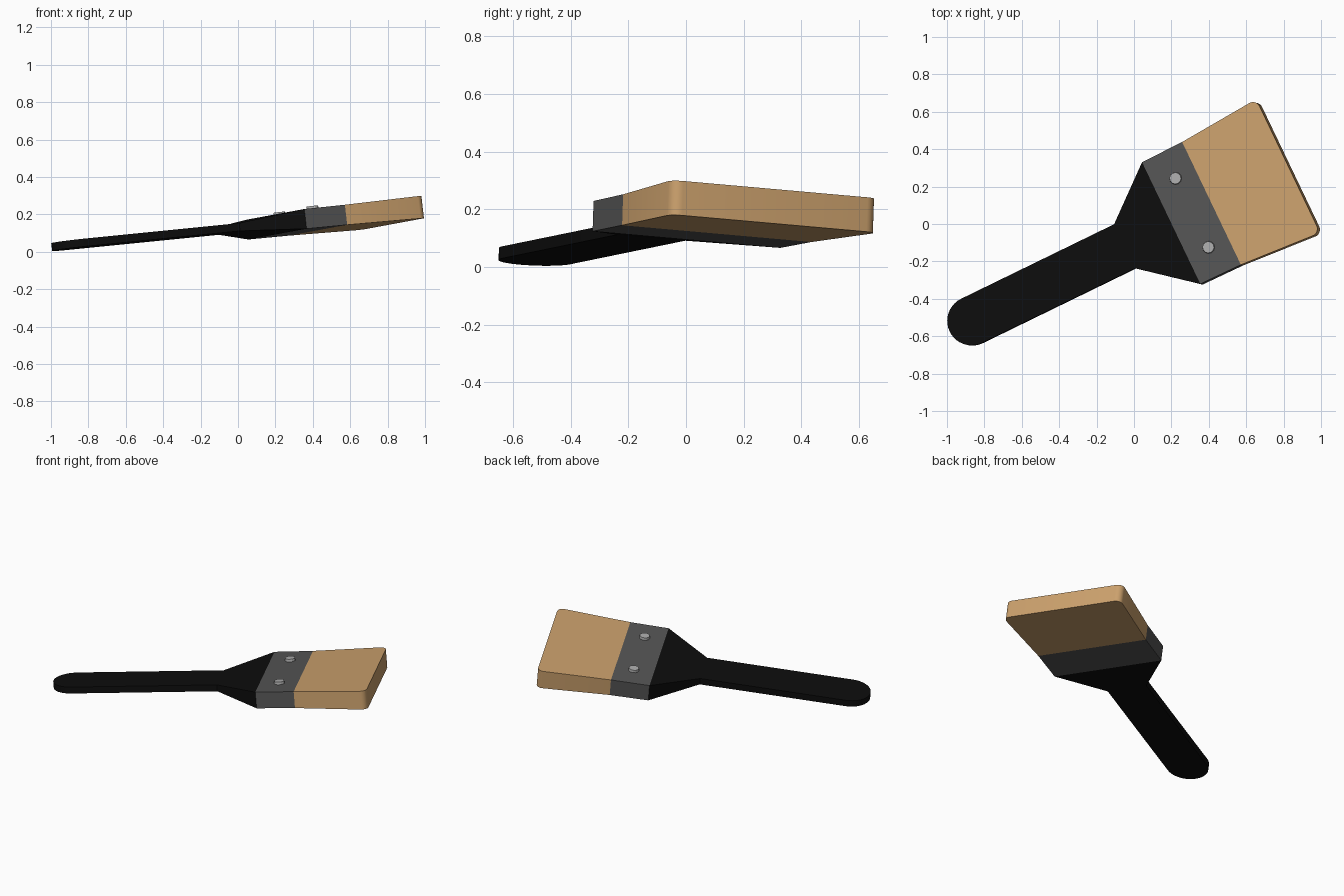
import bpy, bmesh, math
from mathutils import Matrix, Vector

if "Cube" in bpy.data.objects:
    bpy.data.objects.remove(bpy.data.objects["Cube"])

# Tilted frame of the brush: u along the handle, v across, n through the thickness
n = Vector((-0.116, 0.033, 1)).normalized()
u = Vector((0.899, 0.438, 0.09)).normalized()
v = n.cross(u).normalized()
u = v.cross(n)
FRAME = Matrix.Translation((0, 0, 0.124)) @ Matrix((u, v, n)).transposed().to_4x4()
VC = -0.087  # centre line across


def material(name, rgb):
    m = bpy.data.materials.new(name)
    m.diffuse_color = (*rgb, 1)
    m.use_nodes = True
    m.node_tree.nodes["Principled BSDF"].inputs["Base Color"].default_value = m.diffuse_color
    return m


black = material("black paint", (0.004, 0.004, 0.004))
grey = material("dark grey metal", (0.092, 0.092, 0.092))
tan = material("tan bristle", (0.60, 0.355, 0.152))
silver = material("silver rivet", (0.42, 0.42, 0.42))


def slab(name, outline, mat, smooth=False):
    """Closed slab from an outline of (u, v, half thickness)."""
    bm = bmesh.new()
    low = [bm.verts.new(FRAME @ Vector((a, VC + b, -t))) for a, b, t in outline]
    top = [bm.verts.new(FRAME @ Vector((a, VC + b, t))) for a, b, t in outline]
    k = len(outline)
    bm.faces.new(top)
    bm.faces.new(low[::-1])
    for i in range(k):
        j = (i + 1) % k
        bm.faces.new((low[i], low[j], top[j], top[i]))
    bmesh.ops.recalc_face_normals(bm, faces=bm.faces)
    me = bpy.data.meshes.new(name)
    bm.to_mesh(me)
    bm.free()
    me.materials.append(mat)
    ob = bpy.data.objects.new(name, me)
    bpy.context.collection.objects.link(ob)
    if smooth:
        bpy.ops.object.select_all(action='DESELECT')
        ob.select_set(True)
        bpy.context.view_layer.objects.active = ob
        bpy.ops.object.shade_smooth_by_angle(angle=math.radians(35))
    return ob


def arc(cu, cv, r, a0, a1, steps, t):
    return [(cu + r * math.cos(math.radians(a0 + (a1 - a0) * i / steps)),
             cv + r * math.sin(math.radians(a0 + (a1 - a0) * i / steps)), t)
            for i in range(steps + 1)]


def taper(u0, w0, t0, u1, w1, t1):
    return [(u0, -w0, t0), (u1, -w1, t1), (u1, w1, t1), (u0, w0, t0)]


# Handle with round end
slab("handle", [(-0.095, -0.131, 0.021), (-0.095, 0.131, 0.021)]
     + arc(-1.009, 0, 0.131, 90, 270, 20, 0.021), black, True)
# Flaring neck
slab("neck", taper(-0.095, 0.131, 0.021, 0.187, 0.362, 0.053), black)
# Metal ferrule
slab("ferrule", taper(0.187, 0.362, 0.053, 0.428, 0.365, 0.054), grey)
# Bristle block, flaring, with rounded end corners
R, END, W, T = 0.04, 0.886, 0.395, 0.060
slab("bristles", [(0.428, -0.365, 0.054)]
     + arc(END - R, -W + R, R, -84, 0, 6, T)
     + arc(END - R, W - R, R, 0, 84, 6, T)
     + [(0.428, 0.365, 0.054)], tan, True)

# Rivets on the upper face
for i, side in enumerate((-1, 1)):
    bm = bmesh.new()
    bmesh.ops.create_cone(bm, cap_ends=True, segments=12, radius1=0.034,
                          radius2=0.031, depth=0.024)
    bm.transform(FRAME @ Matrix.Translation((0.312, VC + side * 0.205, 0.058)))
    me = bpy.data.meshes.new("rivet")
    bm.to_mesh(me)
    bm.free()
    me.materials.append(silver)
    bpy.context.collection.objects.link(bpy.data.objects.new(f"rivet_{i + 1}", me))
